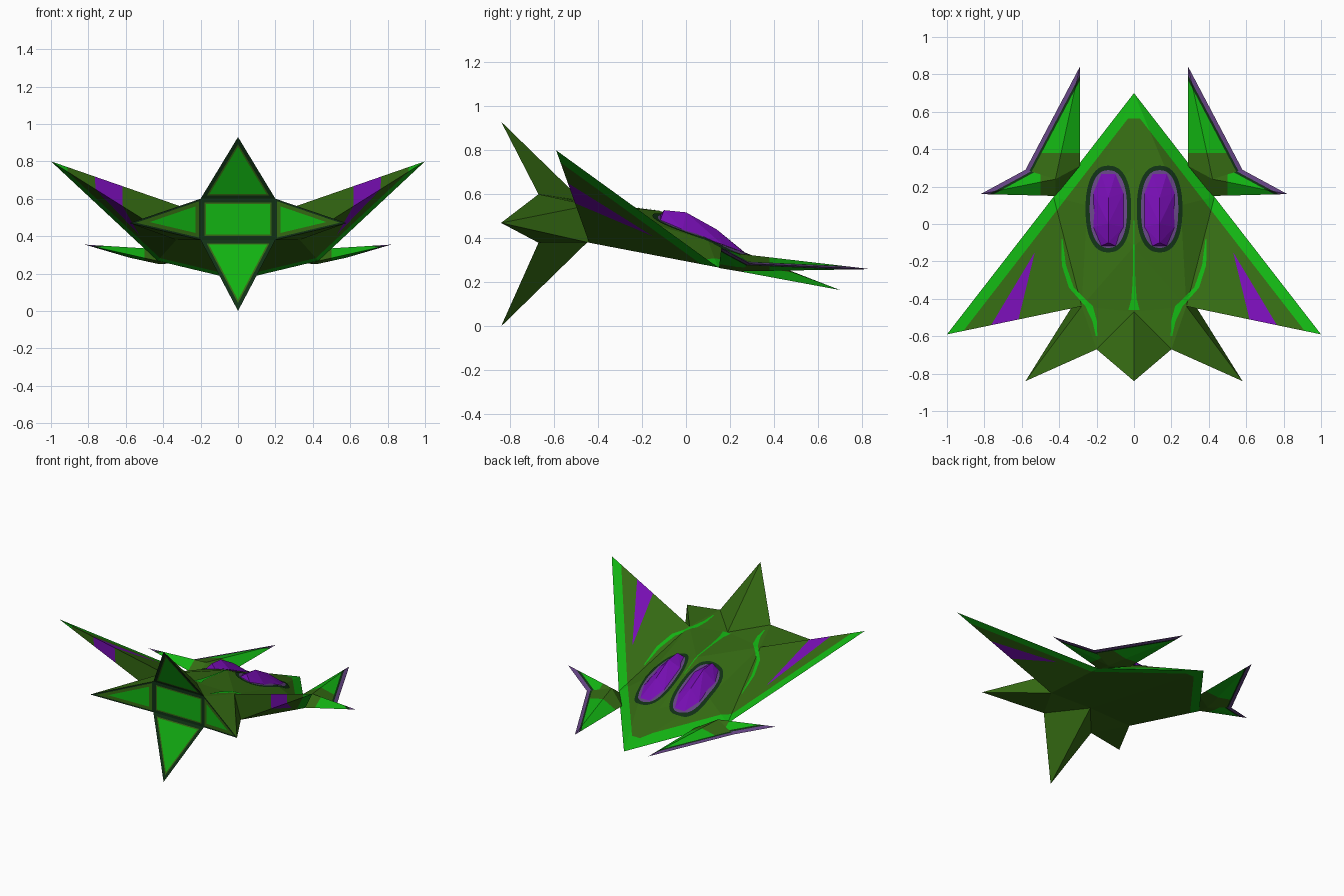
import bpy, bmesh, math
from mathutils import Vector, Matrix
from mathutils.bvhtree import BVHTree

if "Cube" in bpy.data.objects:
    bpy.data.objects.remove(bpy.data.objects["Cube"])

# ---- colours ----
def lin(c):
    c /= 255
    return c / 12.92 if c < 0.04 else ((c + 0.055) / 1.055) ** 2.4

OLIVE, GREEN, PURPLE, LILAC, DARK = range(5)
MATS = []
for name, rgb in (("olive green", (52, 105, 18)), ("bright green", (18, 178, 18)),
                  ("purple", (118, 14, 178)), ("grey lilac", (98, 66, 128)),
                  ("dark green", (16, 48, 20))):
    m = bpy.data.materials.new(name)
    m.diffuse_color = (*[lin(c) for c in rgb], 1)
    m.use_nodes = True
    m.node_tree.nodes["Principled BSDF"].inputs["Base Color"].default_value = m.diffuse_color
    MATS.append(m)

# ---- helpers ----
def build(points, faces):
    bm = bmesh.new()
    v = {k: bm.verts.new(p) for k, p in points.items()}
    for f in faces:
        bm.faces.new([v[k] for k in f.split()])
    return bm

def cut(bm, point, normal, rule=lambda f: True):
    """Split the chosen faces with an upright plane."""
    fs = [f for f in bm.faces if rule(f)]
    geom = list({e for f in fs for e in f.edges}) + list({v for f in fs for v in f.verts}) + fs
    bmesh.ops.bisect_plane(bm, geom=geom, dist=1e-5, plane_co=(*point, 0), plane_no=(*normal, 0))

def side(f, point, normal):
    c = f.calc_center_median()
    return (c.x - point[0]) * normal[0] + (c.y - point[1]) * normal[1]

def mirror_half(bm):
    bmesh.ops.mirror(bm, geom=bm.verts[:] + bm.edges[:] + bm.faces[:],
                     matrix=Matrix.Identity(4), merge_dist=1e-4, axis='X')
    bmesh.ops.recalc_face_normals(bm, faces=bm.faces[:])

def finish(bm, name):
    me = bpy.data.meshes.new(name)
    bm.to_mesh(me)
    for m in MATS:
        me.materials.append(m)
    ob = bpy.data.objects.new(name, me)
    bpy.context.collection.objects.link(ob)
    return ob

# ---- hull with wings and tail spikes (right half, then mirrored) ----
H = dict(N=(0, .7, .165), K1=(0, .3, .32), K2=(0, -.12, .525), HT=(0, -.47, .57),
         S=(.25, .1, .39), L=(.43, .145, .268), HR=(.28, -.44, .55), W=(1, -.59, .8),
         HB=(.33, -.44, .38), B0=(0, -.44, .39), TR=(.2, -.67, .6), BR=(.2, -.67, .38),
         TT=(0, -.84, .93), BT=(0, -.84, 0), ST=(.58, -.84, .47))
hull = build(H, ["N L S", "N S K1", "K1 S K2", "S L HR", "S HR K2", "K2 HR HT", "L W HR", "L HB W",
                 "W HB HR", "N B0 HB L", "HT TR TT", "HT HR TR", "HR ST TR", "HR HB ST",
                 "HB BR ST", "HB B0 BR", "B0 BT BR"])
edge_n = Vector((1.29, 1)).normalized()
band = Vector((0, .7)) - edge_n * .058
wing = lambda f: any(v.co.x > .7 for v in f.verts)
apex, na, nb = (.53, -.15), (.4, .24), (.37, .09)
cut(hull, band, edge_n)                                  # leading edge band
cut(hull, (0, .565), (0, 1), lambda f: side(f, (0, .3), (0, 1)) > -.4)
cut(hull, apex, na, wing)                                # wing stripe
cut(hull, apex, nb, wing)
for f in hull.faces:
    if side(f, band, edge_n) > 0 or side(f, (0, .565), (0, 1)) > 0:
        f.material_index = GREEN
    elif side(f, apex, na) < 0 < side(f, apex, nb):
        f.material_index = PURPLE
mirror_half(hull)
finish(hull, "hull_and_wings")
tree = BVHTree.FromBMesh(hull)

def drape(x, y, lift=.004):
    hit = tree.ray_cast(Vector((x, y, 5)), Vector((0, 0, -1)))[0]
    return Vector((x, y, (hit.z if hit else .3) + lift))

# ---- rear engine panels: inset faces ----
for sgn in (1, -1):
    H["M" + str(sgn)] = (sgn * .2, -.67, .6)
    H["P" + str(sgn)] = (sgn * .2, -.67, .38)
H["SL"] = (-.58, -.84, .47)
panels = build({k: H[k] for k in ("M1", "M-1", "P1", "P-1", "TT", "BT", "ST", "SL")},
               ["M-1 P-1 P1 M1", "M-1 M1 TT", "P1 P-1 BT", "M1 P1 ST", "P-1 M-1 SL"])
for f in panels.faces[:]:
    f.normal_update()
    if f.normal.y > 0:
        f.normal_flip()
    is_side = abs(f.calc_center_median().x) > .1
    steps = ((.01, DARK), (.02, OLIVE)) if is_side else ((.02, DARK), (.008, OLIVE))
    for thick, mat in steps:
        ring = bmesh.ops.inset_individual(panels, faces=[f], thickness=thick, use_even_offset=True)
        for r in ring["faces"]:
            r.material_index = mat
    f.material_index = GREEN
finish(panels, "engine_panels")

# ---- forward claws on both sides of the nose ----
A, C, B = (.29, .84, .26), (.58, .29, .285), (.82, .16, .355)
claw = build(dict(A=A, C=C, B=B, L=(.42, .15, .265), R=(.29, .31, .262),
                  P=(.42, .24, .33), Q=(.42, .24, .25)),
             ["A C P", "A P R", "C B P", "B L P", "L R P", "C A Q", "A R Q", "B C Q", "L B Q", "R L Q"])
def rim(p, q):
    d = Vector((q[0] - p[0], q[1] - p[1])).normalized()
    return Vector(p[:2]), Vector((-d.y, d.x))
front, flank = rim(C, A), rim(B, C)
for f in claw.faces:                                     # 1 = front blade, 2 = side blade
    c = {tuple(round(x, 2) for x in v.co[:2]) for v in f.verts}
    f.material_index = 1 if (.29, .84) in c else 2 if (.82, .16) in c else 0
for tag, (p, n) in ((1, front), (2, flank)):
    for w in (.022, .034):
        cut(claw, p + n * w, n, lambda f: f.material_index == tag)
cut(claw, (0, .38), (0, 1), lambda f: f.material_index == 1)
cut(claw, (.5, 0), (1, 0), lambda f: f.material_index == 2)
for f in claw.faces:
    tag = f.material_index
    f.material_index = OLIVE
    if tag:
        p, n = front if tag == 1 else flank
        d = side(f, p, n)
        c = f.calc_center_median()
        inner = c.y < .38 if tag == 1 else c.x < .5
        f.material_index = LILAC if d < .022 else DARK if d < .034 else OLIVE if inner else GREEN
mirror_half(claw)
finish(claw, "nose_claws")

# ---- eye-shaped canopies with painted rings ----
def oval(a, hx, hy):
    c, s = math.cos(a), math.sin(a)
    return (math.copysign(abs(c) ** .85, c) * hx, math.copysign(abs(s) ** .85, s) * hy)

def ring_plate(sgn, outer, inner, mat, name):
    bm, n = bmesh.new(), 48
    loops = []
    for hx, hy in (outer, inner):
        pts = [oval(2 * math.pi * i / n, hx, hy) for i in range(n)]
        loops.append([bm.verts.new(drape(sgn * .137 + x, .08 + y, .005)) for x, y in pts])
    for i in range(n):
        j = (i + 1) % n
        bm.faces.new((loops[0][i], loops[0][j], loops[1][j], loops[1][i])).material_index = mat
    finish(bm, name)

for sgn, tag in ((1, "right"), (-1, "left")):
    ring_plate(sgn, (.122, .232), (.1, .208), DARK, "canopy_outline_" + tag)
    ring_plate(sgn, (.1, .208), (.07, .165), LILAC, "canopy_rim_" + tag)
    gem = bmesh.new()
    for i in range(8):
        x, y = oval(math.pi * (i + .5) / 4, .086, .205)
        gem.verts.new(drape(sgn * .137 + x, .075 + y, .006))
    for y, z in ((-.1, .528), (0, .518), (.14, .44)):
        gem.verts.new((sgn * .137, y, z))
    bmesh.ops.convex_hull(gem, input=gem.verts[:])
    for f in gem.faces:
        f.material_index = PURPLE
    finish(gem, "canopy_" + tag)

# ---- thin green trim lines painted on the deck ----
def trim(path, name):
    bm, rows = bmesh.new(), []
    for (x0, y0, w0), (x1, y1, w1) in zip(path, path[1:]):
        for i in range(9):
            t = i / 8
            x, y, w = x0 + (x1 - x0) * t, y0 + (y1 - y0) * t, w0 + (w1 - w0) * t
            rows.append([bm.verts.new(drape(x + k * w, y)) for k in (-1, 0, 1)])
    for a, b in zip(rows, rows[1:]):
        if (a[1].co - b[1].co).length > 1e-5:
            for k in (0, 1):
                bm.faces.new((a[k], b[k], b[k + 1], a[k + 1])).material_index = GREEN
    bmesh.ops.recalc_face_normals(bm, faces=bm.faces[:])
    for f in bm.faces:
        if f.normal.z < 0:
            f.normal_flip()
    finish(bm, name)

trim([(0, .02, .002), (0, -.3, .007), (0, -.4, .014), (0, -.46, .03)], "trim_centre")
for sgn, tag in ((1, "right"), (-1, "left")):
    trim([(sgn * x, y, w) for x, y, w in ((.385, -.08, .003), (.375, -.22, .011), (.335, -.34, .013),
          (.24, -.44, .02), (.21, -.52, .012), (.2, -.6, .004))], "trim_" + tag)
